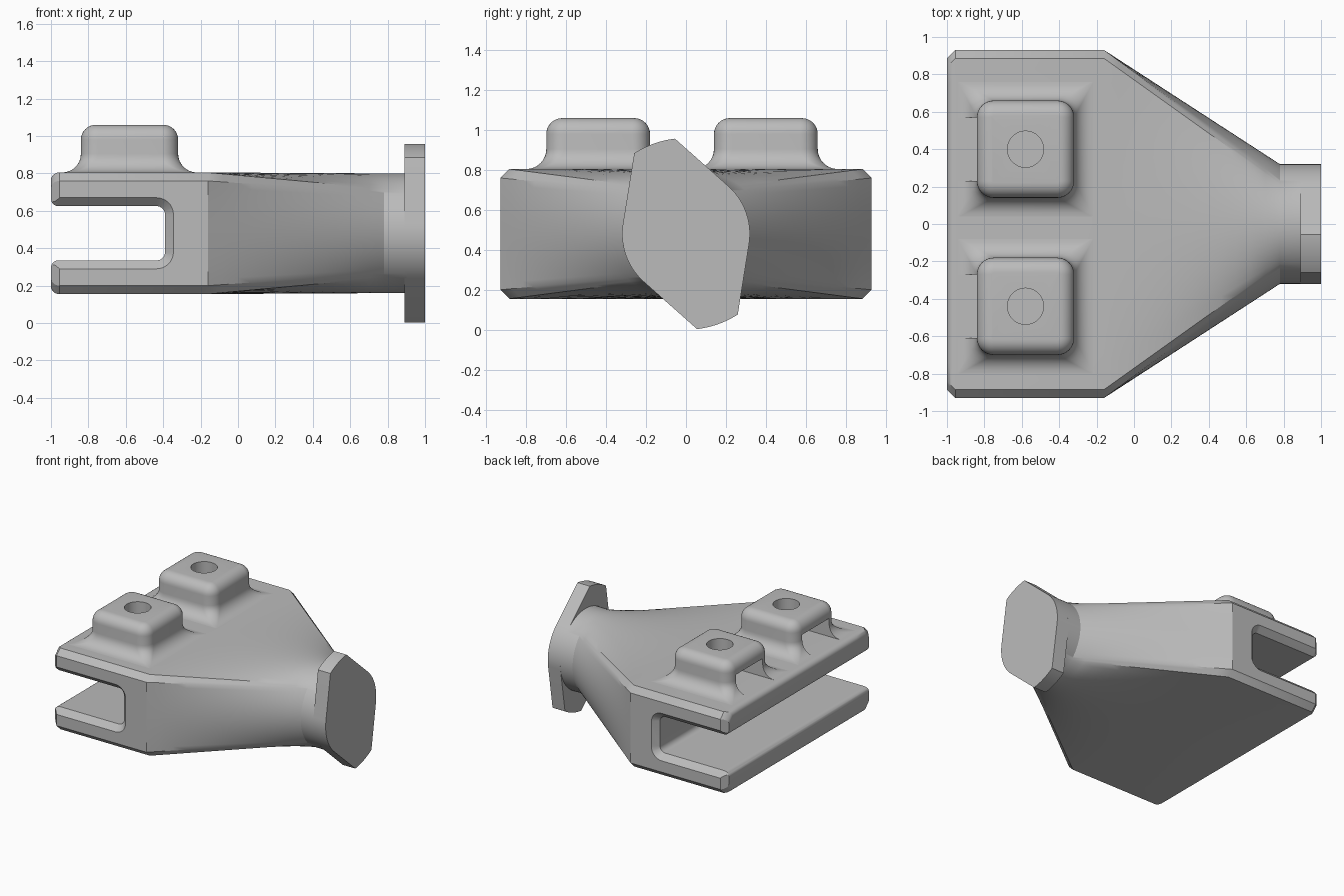
import bpy
import bmesh
from math import sin, cos, pi, radians

if "Cube" in bpy.data.objects:
    bpy.data.objects.remove(bpy.data.objects["Cube"], do_unlink=True)

grey = bpy.data.materials.new("plain grey")
grey.use_nodes = True
grey.diffuse_color = (0.5, 0.5, 0.5, 1)
grey.node_tree.nodes["Principled BSDF"].inputs["Base Color"].default_value = (0.5, 0.5, 0.5, 1)

MID = 0.48          # height of the main axis
HALF_Y = 0.93       # half width of the block
HALF_Z = 0.325      # half height of the block
CHAMFER = 0.045
TOP = MID + HALF_Z


def loft(name, rings):
    """Skin a list of equal-length closed rings and cap both ends."""
    bm = bmesh.new()
    loops = [[bm.verts.new(p) for p in ring] for ring in rings]
    for a, b in zip(loops, loops[1:]):
        for i in range(len(a)):
            j = (i + 1) % len(a)
            bm.faces.new((a[i], a[j], b[j], b[i]))
    bm.faces.new(loops[0])
    bm.faces.new(loops[-1])
    bmesh.ops.recalc_face_normals(bm, faces=bm.faces[:])
    mesh = bpy.data.meshes.new(name)
    bm.to_mesh(mesh)
    bm.free()
    mesh.materials.append(grey)
    obj = bpy.data.objects.new(name, mesh)
    bpy.context.collection.objects.link(obj)
    return obj


def activate(obj):
    bpy.ops.object.select_all(action='DESELECT')
    obj.select_set(True)
    bpy.context.view_layer.objects.active = obj


def cut(obj, cutter):
    cutter.hide_render = True
    mod = obj.modifiers.new("cut", 'BOOLEAN')
    mod.operation = 'DIFFERENCE'
    mod.solver = 'EXACT'
    mod.object = cutter
    activate(obj)
    bpy.ops.object.modifier_apply(modifier=mod.name)
    bpy.data.objects.remove(cutter, do_unlink=True)


def finish(obj):
    activate(obj)
    bpy.ops.object.shade_smooth_by_angle(angle=radians(30))


def arc(start, end, n):
    return [radians(start + (end - start) * i / n) for i in range(n + 1)]


COUNTS = [16, 3] * 4   # samples on each long side and each chamfer


def octagon(x, hy, hz, c=CHAMFER):
    a, b = hy - c, hz - c
    corners = [(hy, -b), (hy, b), (a, hz), (-a, hz),
               (-hy, b), (-hy, -b), (-a, -hz), (a, -hz)]
    ring = []
    for k, n in enumerate(COUNTS):
        (y0, z0), (y1, z1) = corners[k], corners[(k + 1) % 8]
        ring += [(x, y0 + (y1 - y0) * i / n, MID + z0 + (z1 - z0) * i / n) for i in range(n)]
    return ring


def circle(x, r):
    ring = []
    start = -42
    for k, n in enumerate(COUNTS):
        span = 84 if k % 2 == 0 else 6
        for a in arc(start, start + span, n)[:-1]:
            ring.append((x, r * cos(a), MID + r * sin(a)))
        start += span
    return ring


# Body: chamfered block, ruled transition to a round neck
rings = []
for a in arc(0, 90, 6):
    inset = CHAMFER * (1 - cos(a))
    rings.append(octagon(-1 + inset, HALF_Y - CHAMFER + inset, HALF_Z - 0.04 * (1 - sin(a))))
wide, neck = octagon(-0.16, HALF_Y, HALF_Z), circle(0.78, 0.32)
STEPS = 12
for s in range(STEPS + 1):
    t = s / STEPS
    rings.append([tuple(p + (q - p) * t for p, q in zip(v, w)) for v, w in zip(wide, neck)])
rings.append(circle(0.9, 0.32))
body = loft("body", rings)


# Slot across the block, with flared sides and a rounded mouth
def slot_ring(y, o):
    h, end, r = 0.145 + o, -0.39 + o, 0.045 + o
    lip = 0.04
    half = [(-1.1, h + lip)]
    half += [(-1 + lip * (1 - cos(a)), h + lip * (1 - sin(a))) for a in arc(0, 90, 6)]
    half += [(end - r + r * sin(a), h - r + r * cos(a)) for a in arc(0, 90, 8)]
    outline = half + [(x, -z) for x, z in reversed(half)]
    return [(x, y, MID + z) for x, z in outline]


flare = [(-1.0, 0.115), (-HALF_Y, CHAMFER), (CHAMFER - HALF_Y, 0)]
flare += [(-y, o) for y, o in reversed(flare)]
cut(body, loft("slot_cutter", [slot_ring(y, o) for y, o in flare]))
finish(body)

# End flange: two lobes joined to a round hub by tangent lines
outline = []
for turn in (0, 180):
    for r, start, end in ((0.48, 96.6, 122.7), (0.32, 170.9, 228.4)):
        outline += [(r * cos(a), MID + r * sin(a)) for a in arc(start + turn, end + turn, 14)]
flange = loft("end_flange", [[(x, y, z) for y, z in outline] for x in (0.89, 1.0)])
finish(flange)


# Bosses on the top plate
def rounded_square(cx, cy, half, r, z):
    ring = []
    for k in range(4):
        mx, my = ((1, 1), (-1, 1), (-1, -1), (1, -1))[k]
        for a in arc(90 * k, 90 * k + 90, 8):
            ring.append((cx + mx * (half - r) + r * cos(a), cy + my * (half - r) + r * sin(a), z))
    return ring


def box(name, x0, x1, y0, y1, z0, z1):
    return loft(name, [[(x0, y0, z), (x1, y0, z), (x1, y1, z), (x0, y1, z)] for z in (z0, z1)])


def make_boss(name, cy):
    cx, half, r, fillet, rim, peak = -0.58, 0.26, 0.09, 0.1, 0.08, 1.06
    rings = [rounded_square(cx, cy, half + fillet, 0.005, TOP - 0.03)]
    for a in arc(0, 90, 8):
        d = fillet * (1 - sin(a))
        rings.append(rounded_square(cx, cy, half + d, 0.005 + (r - 0.005) * sin(a),
                                    TOP + fillet * (1 - cos(a))))
    for a in arc(0, 90, 8):
        d = rim * (1 - cos(a))
        rings.append(rounded_square(cx, cy, half - d, r - d, peak - rim * (1 - sin(a))))
    boss = loft(name, rings)
    # side pocket and top hole
    cut(boss, box("pocket_cutter", -1.1, -0.41, cy - 0.17, cy + 0.17, 0.7, 0.95))
    hole = [[(cx + 0.097 * cos(2 * pi * i / 32), cy + 0.097 * sin(2 * pi * i / 32), z)
             for i in range(32)] for z in (0.9, 1.2)]
    cut(boss, loft("hole_cutter", hole))
    finish(boss)


make_boss("rear_boss", 0.4)
make_boss("front_boss", -0.44)
